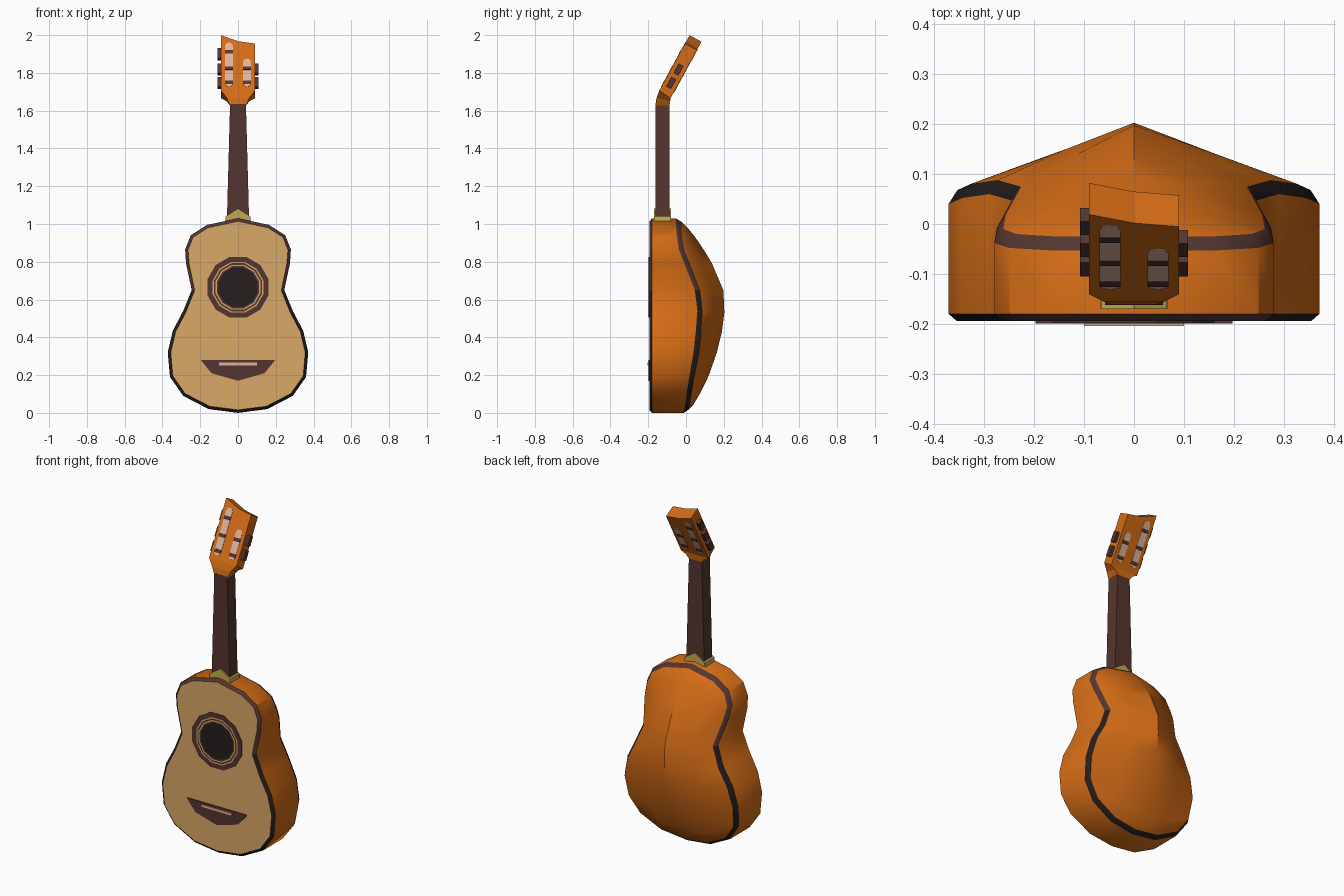
import bpy, bmesh, math
from mathutils import Vector

if "Cube" in bpy.data.objects:
    bpy.data.objects.remove(bpy.data.objects["Cube"])


def material(name, rgb):
    m = bpy.data.materials.new(name)
    m.diffuse_color = (*rgb, 1)
    m.use_nodes = True
    m.node_tree.nodes["Principled BSDF"].inputs["Base Color"].default_value = m.diffuse_color
    return m


ORANGE = material("orange_wood", (0.66, 0.150, 0.008))
TAN = material("pale_top_wood", (0.70, 0.395, 0.135))
BROWN = material("dark_brown_wood", (0.088, 0.036, 0.029))
BLACK = material("near_black", (0.019, 0.013, 0.013))
GOLD = material("gold", (0.56, 0.40, 0.085))
PINK = material("pale_bone", (0.74, 0.45, 0.33))


def finish(name, bm, mats, smooth=False):
    bmesh.ops.recalc_face_normals(bm, faces=bm.faces)
    me = bpy.data.meshes.new(name)
    bm.to_mesh(me)
    bm.free()
    for m in mats:
        me.materials.append(m)
    ob = bpy.data.objects.new(name, me)
    bpy.context.collection.objects.link(ob)
    if smooth:
        bpy.ops.object.select_all(action='DESELECT')
        ob.select_set(True)
        bpy.context.view_layer.objects.active = ob
        bpy.ops.object.shade_smooth_by_angle(angle=math.radians(35))
    return ob


def front(a, b, d):          # drawing plane facing -y
    return Vector((a, d, b))


def head(x, u, v):           # drawing plane of the tilted headstock
    return Vector((x, -0.145 + 0.48 * u + 0.876 * v, 1.70 + 0.876 * u - 0.48 * v))


def prism(name, pts, d0, d1, mat, frame=front):
    bm = bmesh.new()
    a = [bm.verts.new(frame(x, z, d0)) for x, z in pts]
    b = [bm.verts.new(frame(x, z, d1)) for x, z in pts]
    bm.faces.new(a)
    bm.faces.new(b[::-1])
    for i in range(len(pts)):
        j = (i + 1) % len(pts)
        bm.faces.new((a[i], b[i], b[j], a[j]))
    return finish(name, bm, [mat])


def rect(x0, x1, z0, z1):
    return [(x0, z0), (x1, z0), (x1, z1), (x0, z1)]


# Body: half outline as x, z, back edge y, back ridge y
half = [(0, 0, .015, .015), (.155, .02, .02, .035), (.29, .09, .03, .075),
        (.36, .19, .045, .12), (.372, .32, .068, .163), (.345, .435, .08, .19),
        (.29, .54, .088, .203), (.245, .65, .075, .198), (.275, .79, .02, .137),
        (.28, .865, -.01, .095), (.25, .94, -.02, .05), (.165, .995, -.025, .01),
        (0, 1.03, -.025, -.025)]
loop = half + [(-x, z, e, r) for x, z, e, r in half[-2:0:-1]]
n = len(loop)


def inset(i, dist):
    a, b = loop[i - 1], loop[(i + 1) % n]
    t = Vector((b[0] - a[0], b[1] - a[1])).normalized()
    return loop[i][0] - t.y * dist, loop[i][1] + t.x * dist


bm = bmesh.new()
rings = [[], [], [], []]
for i, (x, z, e, r) in enumerate(loop):
    fx, fz = inset(i, 0.016)
    bx, bz = inset(i, 0.018)
    for ring, co in zip(rings, ((fx, -.194, fz), (x, -.18, z), (x, e - .028, z), (bx, e, bz))):
        ring.append(bm.verts.new(co))
bm.faces.new(rings[0]).material_index = 1
for k in range(3):
    for i in range(n):
        j = (i + 1) % n
        f = bm.faces.new((rings[k][i], rings[k][j], rings[k + 1][j], rings[k + 1][i]))
        if k != 1:           # binding strips: brown above the waist, black below
            f.material_index = 2 if f.calc_center_median().z > 0.6 else 3

# Peaked back, one strip of faces across each pair of outline points
rows = []
for i, (x, z, e, r) in enumerate(half):
    right, left = rings[3][i], rings[3][-i % n]
    if right is left:
        rows.append([right])
        continue
    bx, _, bz = right.co
    mid = (e + r) / 2 + 0.006 * bx / .37
    rows.append([right, bm.verts.new((bx / 2, mid, bz)), bm.verts.new((0, r, bz)),
                 bm.verts.new((-bx / 2, mid, bz)), left])
for a, b in zip(rows, rows[1:]):
    for k in range(4):
        quad = [a[min(k, len(a) - 1)], a[min(k + 1, len(a) - 1)],
                b[min(k + 1, len(b) - 1)], b[min(k, len(b) - 1)]]
        bm.faces.new(list(dict.fromkeys(quad)))
finish("body", bm, [ORANGE, TAN, BROWN, BLACK], True)

# Rosette and sound hole: concentric rings coloured in turn
bm = bmesh.new()
prev = None
radii = [(.167, -.193, 0), (.167, -.198, 0), (.139, -.198, 0), (.132, -.198, 1),
         (.123, -.198, 0), (.116, -.198, 1), (.108, -.198, 0)]
for r, y, mi in radii:
    ring = [bm.verts.new((r * math.cos((k + .5) * math.pi / 6), y,
                          .665 + r * math.sin((k + .5) * math.pi / 6))) for k in range(12)]
    if prev:
        for k in range(12):
            j = (k + 1) % 12
            bm.faces.new((prev[k], prev[j], ring[j], ring[k])).material_index = mi
    prev = ring
bm.faces.new(prev).material_index = 2
finish("sound_hole", bm, [BROWN, TAN, BLACK])

# Bridge and saddle
prism("bridge", [(-.197, .28), (-.14, .21), (0, .17), (.14, .21), (.197, .28)], -.199, -.192, BROWN)
prism("saddle", rect(-.1, .1, .252, .268), -.205, -.192, PINK)

# Neck and gold collar at its foot
prism("neck", [(-.059, 1.01), (.059, 1.01), (.042, 1.635), (-.042, 1.635)], -.162, -.087, BROWN)
prism("neck_collar", [(-.068, 1.01), (.068, 1.01), (.066, 1.04), (0, 1.082), (-.066, 1.04)],
      -.17, -.08, GOLD)

# Headstock: lofted from the neck end to the notched top
bm = bmesh.new()


def level(fy, fz, by, bz, w):
    return [Vector((x, y, z)) for y, z, s in ((fy, fz, 1), (by, bz, -1)) for x in (-w * s, 0, w * s)]


top = [(-.09, .342), (0, .306), (.09, .291)]
levels = [level(-.162, 1.628, -.087, 1.628, .043), level(-.156, 1.668, -.084, 1.65, .06),
          [head(x, .008, 0) for x in (-.09, 0, .09)] + [head(x, 0, .072) for x in (.09, 0, -.09)],
          [head(x, u, 0) for x, u in top] + [head(x, u, .072) for x, u in top[::-1]]]
prev = None
for pts in levels:
    ring = [bm.verts.new(p) for p in pts]
    if prev:
        for k in range(6):
            j = (k + 1) % 6
            bm.faces.new((prev[k], prev[j], ring[j], ring[k]))
    else:
        bm.faces.new(ring)
    prev = ring
bm.faces.new((prev[0], prev[1], prev[4], prev[5]))
bm.faces.new((prev[1], prev[2], prev[3], prev[4]))
finish("headstock", bm, [ORANGE])

# String slots, rollers and tuning pegs on both sides
for side, label, u1, stops in ((-1, "left", .297, (.055, .142, .24)), (1, "right", .2, (.055, .142))):
    cx, w, u0 = side * .048, .021, .03
    slot = [(cx + w * math.cos(a), u0 + w + w * math.sin(a))
            for a in [math.pi * (1 + k / 4) for k in range(5)]]
    slot += [(cx + w * math.cos(a), u1 - w + w * math.sin(a))
             for a in [math.pi * k / 4 for k in range(5)]]
    for face, v0, v1 in (("front", -.002, .002), ("back", .070, .074)):
        prism(f"{label}_slot_{face}", slot, v0, v1, PINK, head)
        for k, u in enumerate(stops):
            d = .0015 if face == "back" else -.0015
            prism(f"{label}_roller_{face}_{k + 1}", rect(cx - w, cx + w, u - .01, u + .01),
                  v0 + d, v1 + d, BROWN, head)
    for k, u in enumerate(stops):
        u += .018 - .006 * k
        prism(f"{label}_tuning_peg_{k + 1}", rect(side * .085, side * .108, u - .029, u + .029),
              .021, .051, BROWN, head)
